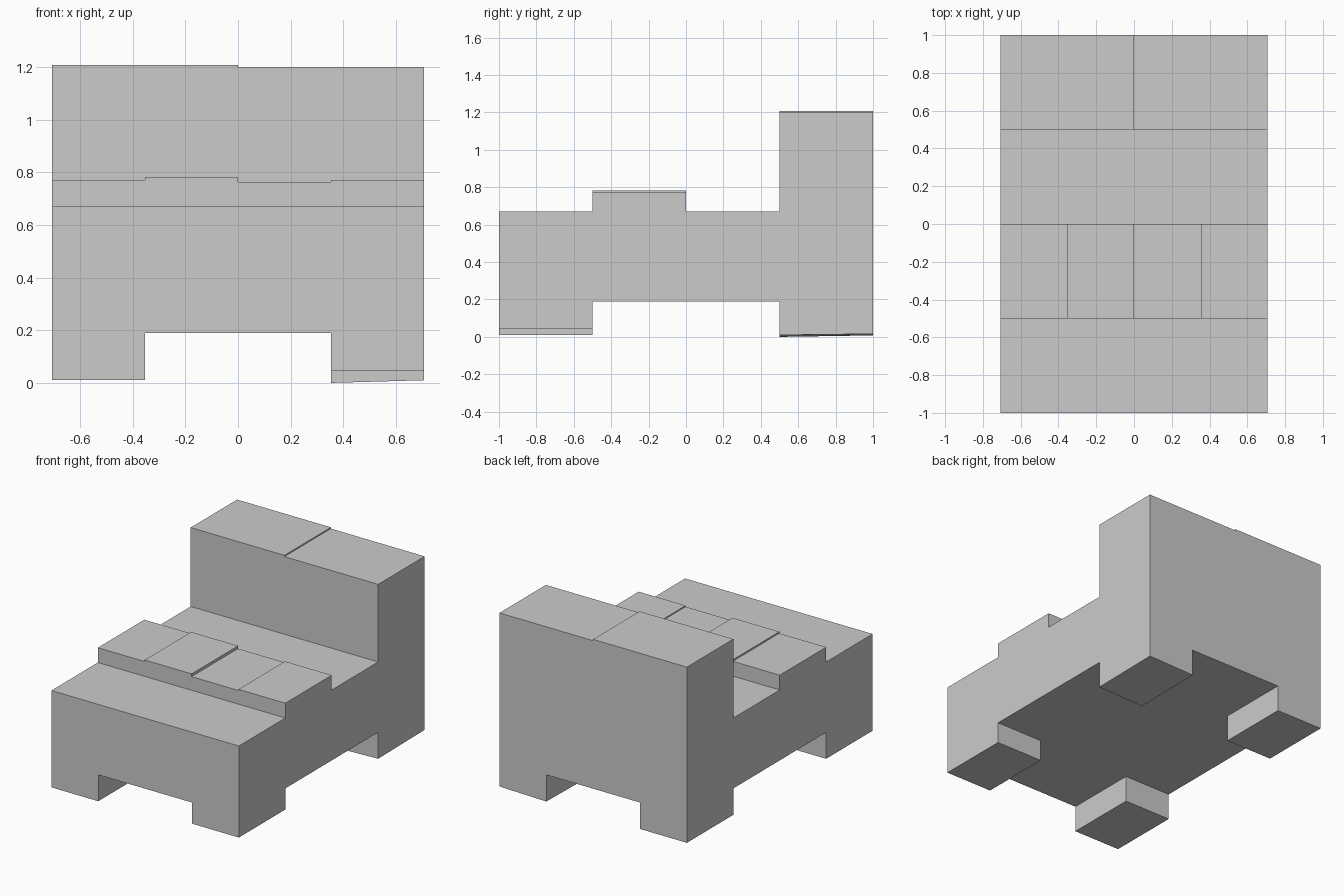
import bpy, bmesh

if "Cube" in bpy.data.objects:
    bpy.data.objects.remove(bpy.data.objects["Cube"])

W, Q = 0.707, 0.3535          # half width, quarter-width cell
BOTTOM, SEAT = 0.19, 0.67     # underside and seat level


def finish(name, bm):
    bmesh.ops.remove_doubles(bm, verts=bm.verts[:], dist=1e-5)
    mesh = bpy.data.meshes.new(name)
    bm.to_mesh(mesh)
    bm.free()
    obj = bpy.data.objects.new(name, mesh)
    bpy.context.collection.objects.link(obj)
    return obj


def quad(bm, *pts):
    return bm.faces.new([bm.verts.new(p) for p in pts])


def block_row(name, tops, y0, y1):
    """Stepped row of equal-width blocks on the seat, open at the bottom."""
    step = 2 * W / len(tops)
    profile = [(-W, SEAT)]
    for i, z in enumerate(tops):
        profile += [(-W + i * step, z), (-W + (i + 1) * step, z)]
    profile.append((W, SEAT))
    bm = bmesh.new()
    bm.faces.new([bm.verts.new((x, y0, z)) for x, z in reversed(profile)])
    bm.faces.new([bm.verts.new((x, y1, z)) for x, z in profile])
    for (xa, za), (xb, zb) in zip(profile, profile[1:]):
        quad(bm, (xa, y0, za), (xb, y0, zb), (xb, y1, zb), (xa, y1, za))
    return finish(name, bm)


def leg(name, x0, y0, feet):
    """Corner leg, open at the top; feet = bottom height at each corner."""
    bm = bmesh.new()
    xy = [(x0, y0), (x0 + Q, y0), (x0 + Q, y0 + 0.5), (x0, y0 + 0.5)]
    low = [(*p, z) for p, z in zip(xy, feet)]
    high = [(*p, BOTTOM) for p in xy]
    quad(bm, *reversed(low))
    for i in range(4):
        j = (i + 1) % 4
        quad(bm, low[i], low[j], high[j], high[i])
    return finish(name, bm)


# Body slab: open where the cushion, backrest and legs join it
bm = bmesh.new()
for s in (-1, 1):
    side = [(s * W, -1, BOTTOM), (s * W, 1, BOTTOM), (s * W, 1, SEAT), (s * W, -1, SEAT)]
    end = [(W, s, BOTTOM), (-W, s, BOTTOM), (-W, s, SEAT), (W, s, SEAT)]
    quad(bm, *side)
    quad(bm, *end)
for y in (-1, 0):
    quad(bm, (-W, y, SEAT), (W, y, SEAT), (W, y + 0.5, SEAT), (-W, y + 0.5, SEAT))
for y, h, w in ((-1, 0.5, Q), (-0.5, 1, W), (0.5, 0.5, Q)):
    quad(bm, (-w, y, BOTTOM), (-w, y + h, BOTTOM), (w, y + h, BOTTOM), (w, y, BOTTOM))
bmesh.ops.recalc_face_normals(bm, faces=bm.faces[:])
finish("seat_body", bm)

# Raised cushion strip and backrest, each with slightly uneven tops
block_row("seat_cushions", [0.771, 0.782, 0.763, 0.771], -0.5, 0)
block_row("backrest", [1.208, 1.199], 0.5, 1)

# Legs: uneven lengths, the back right foot is slightly tilted
leg("front_left_leg", -W, -1, [0.01] * 4)
leg("front_right_leg", Q, -1, [0.046] * 4)
leg("back_left_leg", -W, 0.5, [0.01] * 4)
leg("back_right_leg", Q, 0.5, [0, 0.01, 0.016, 0.008])
